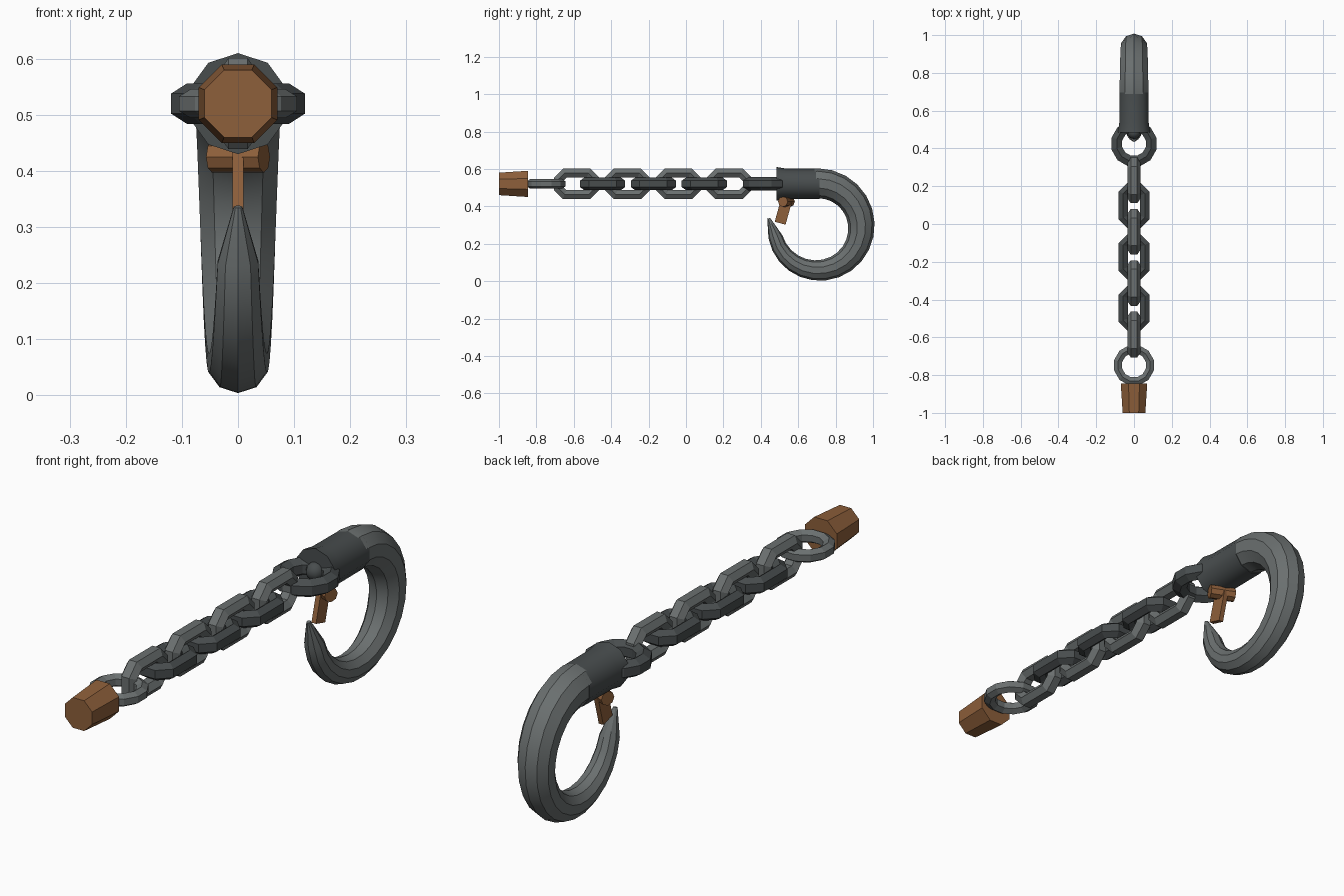
import bpy, math
from math import sin, cos, pi, radians
from mathutils import Vector

cube = bpy.data.objects.get("Cube")
if cube:
    bpy.data.objects.remove(cube, do_unlink=True)


def material(name, rgb):
    mat = bpy.data.materials.new(name)
    mat.use_nodes = True
    mat.diffuse_color = (*rgb, 1)
    mat.node_tree.nodes["Principled BSDF"].inputs["Base Color"].default_value = (*rgb, 1)
    return mat


steel = material("steel grey", (0.145, 0.16, 0.16))
dark_steel = material("dark steel", (0.065, 0.074, 0.076))
brass = material("brown", (0.27, 0.115, 0.043))

AXIS_Z = 0.52  # height of the chain's centre line


def finish(obj, name, mat, angle=None):
    obj.name = obj.data.name = name
    obj.data.materials.append(mat)
    bpy.ops.object.select_all(action="DESELECT")
    obj.select_set(True)
    bpy.context.view_layer.objects.active = obj
    # consistent outward normals
    bpy.ops.object.mode_set(mode="EDIT")
    bpy.ops.mesh.select_all(action="SELECT")
    bpy.ops.mesh.normals_make_consistent(inside=False)
    bpy.ops.object.mode_set(mode="OBJECT")
    if angle:
        bpy.ops.object.shade_smooth_by_angle(angle=radians(angle))
    return obj


def loft(name, rings, mat, closed=False, angle=None):
    """Skin a list of equal-sized rings, capped or joined end to end."""
    n, m = len(rings[0]), len(rings)
    faces = []
    for i in range(m if closed else m - 1):
        j = (i + 1) % m
        for k in range(n):
            l = (k + 1) % n
            faces.append((i * n + k, i * n + l, j * n + l, j * n + k))
    if not closed:
        faces += [tuple(range(n)), tuple(range((m - 1) * n, m * n))]
    mesh = bpy.data.meshes.new(name)
    mesh.from_pydata([v for ring in rings for v in ring], [], faces)
    obj = bpy.data.objects.new(name, mesh)
    bpy.context.collection.objects.link(obj)
    return finish(obj, name, mat, angle)


def circle(y, z, r, outward, sides=10, turn=0.0):
    """Circle around (0, y, z) spanned by x and the outward direction."""
    ring = []
    for k in range(sides):
        a = 2 * pi * k / sides + turn
        ring.append(Vector((0, y, z)) + outward * r * cos(a) + Vector((r * sin(a), 0, 0)))
    return ring


def chain_link(name, y, radius, thick, height, sides, stretch, upright, mat):
    """Faceted ring with a hexagonal bar, optionally stretched along y."""
    rings = []
    for i in range(sides):
        a = 2 * pi * (i + 0.5) / sides
        ring = []
        for k in range(6):
            b = pi / 3 * (k + 0.5)
            rho = (radius + thick * cos(b) / cos(pi / 6)) / cos(pi / sides)
            side, out = rho * cos(a), height * sin(b)
            along = rho * sin(a) + math.copysign(stretch, sin(a))
            ring.append((out, y + along, AXIS_Z + side) if upright
                        else (side, y + along, AXIS_Z + out))
        rings.append(ring)
    return loft(name, rings, mat, closed=True)


UP = Vector((0, 0, 1))

# Pull handle at the front end
loft("end_cap", [circle(y, AXIS_Z, r / cos(pi / 8), UP, 8, pi / 8)
                 for y, r in ((-1.0, 0.06), (-0.845, 0.07))], brass)

# Chain: end rings and alternating links
chain_link("small_ring", -0.748, 0.084, 0.021, 0.026, 12, 0, False, steel)
chain_link("large_ring", 0.425, 0.091, 0.028, 0.036, 12, 0, False, dark_steel)
for i in range(4):
    chain_link(f"upright_link_{i + 1}", -0.585 + 0.272 * i, 0.057, 0.024, 0.034,
               8, 0.04, True, steel)
for i in range(3):
    chain_link(f"flat_link_{i + 1}", -0.446 + 0.272 * i, 0.057, 0.024, 0.034,
               8, 0.04, False, dark_steel)

# Swivel knob and sleeve
bpy.ops.mesh.primitive_uv_sphere_add(segments=10, ring_count=6, radius=0.036,
                                     location=(0, 0.485, AXIS_Z))
finish(bpy.context.object, "swivel_knob", dark_steel, 50)
loft("sleeve", [circle(y, AXIS_Z, r, UP)
                for y, r in ((0.485, 0.09), (0.535, 0.082), (0.715, 0.081))],
     dark_steel, angle=40)

# Hook: tapering tube around an arc, ending in a blunt spike
HOOK_Y, HOOK_Z, HOOK_R, STEPS = 0.705, 0.29, 0.233, 18
rings = [circle(0.66, AXIS_Z, 0.078, UP)]
for i in range(STEPS + 1):
    t = i / STEPS
    a = radians(90 - 257 * t)
    out = Vector((0, cos(a), sin(a)))
    rings.append(circle(HOOK_Y + HOOK_R * out.y, HOOK_Z + HOOK_R * out.z,
                        0.08 - 0.042 * t ** 1.4, out))
rings.append(circle(0.442, 0.336, 0.008, Vector((0, -0.95, -0.3))))
loft("hook", rings, steel, angle=30)

# Safety latch: cross pin and tilted tongue
bpy.ops.mesh.primitive_cylinder_add(vertices=8, radius=0.028, depth=0.1,
                                    location=(0, 0.537, 0.425),
                                    rotation=(pi / 8, pi / 2, 0))
finish(bpy.context.object, "latch_pin", brass)
bpy.ops.mesh.primitive_cube_add(size=1, location=(0, 0.52, 0.37),
                                rotation=(radians(-15.5), 0, 0))
bpy.context.object.scale = (0.02, 0.06, 0.125)
finish(bpy.context.object, "latch_tongue", brass)
